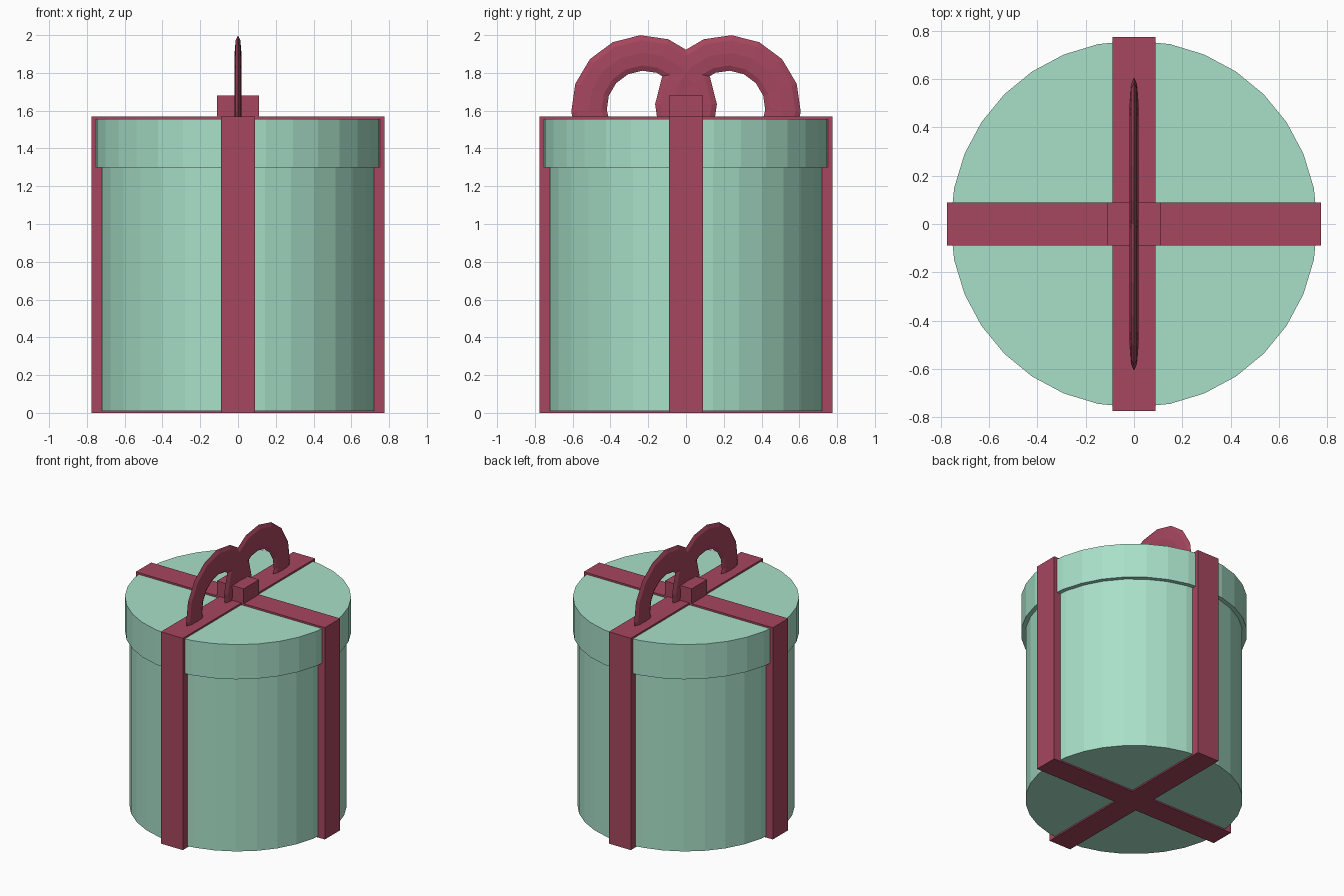
import bpy, bmesh, math
from mathutils import Matrix

if "Cube" in bpy.data.objects:
    bpy.data.objects.remove(bpy.data.objects["Cube"])


def material(name, rgb):
    m = bpy.data.materials.new(name)
    m.diffuse_color = (*rgb, 1)
    m.use_nodes = True
    m.node_tree.nodes["Principled BSDF"].inputs["Base Color"].default_value = m.diffuse_color
    return m


GREEN = material("mint_green", (0.392, 0.745, 0.578))
RED = material("ribbon_red", (0.381, 0.061, 0.112))


def finish(name, bm, mat):
    bmesh.ops.recalc_face_normals(bm, faces=bm.faces)
    mesh = bpy.data.meshes.new(name)
    bm.to_mesh(mesh)
    bm.free()
    mesh.materials.append(mat)
    obj = bpy.data.objects.new(name, mesh)
    bpy.context.collection.objects.link(obj)
    return obj


def cylinder(name, r, z0, z1, mat, sides=32):
    bm = bmesh.new()
    bmesh.ops.create_cone(bm, cap_ends=True, segments=sides, radius1=r, radius2=r, depth=z1 - z0,
                          matrix=Matrix.Translation((0, 0, (z0 + z1) / 2)))
    # put a corner exactly on the x axis
    v = bm.verts[:][0]
    a = math.atan2(v.co.y, v.co.x)
    bmesh.ops.rotate(bm, verts=bm.verts, matrix=Matrix.Rotation(-a, 3, 'Z'))
    return finish(name, bm, mat)


def box(name, hx, hy, z0, z1, mat):
    bm = bmesh.new()
    bmesh.ops.create_cube(bm, size=1, matrix=Matrix.Translation((0, 0, (z0 + z1) / 2))
                          @ Matrix.Diagonal((2 * hx, 2 * hy, z1 - z0, 1)))
    return finish(name, bm, mat)


def bow_loop(name, side, major=0.292, minor=0.094, thick=0.018, seg=16, ring=8):
    # flattened ring standing in the y-z plane
    bm = bmesh.new()
    rows = []
    for i in range(seg):
        a = 2 * math.pi * i / seg + math.radians(3)
        row = []
        for j in range(ring):
            b = 2 * math.pi * j / ring
            r = major + minor * math.cos(b)
            row.append(bm.verts.new((thick * math.sin(b),
                                     side * (0.222 - r * math.cos(a)),
                                     1.614 + r * math.sin(a))))
        rows.append(row)
    for i in range(seg):
        p, q = rows[i], rows[(i + 1) % seg]
        for j in range(ring):
            k = (j + 1) % ring
            bm.faces.new((p[j], q[j], q[k], p[k]))
    return finish(name, bm, RED)


# Gift box
cylinder("box_body", 0.73, 0.01, 1.31, GREEN)
cylinder("box_lid", 0.76, 1.30, 1.557, GREEN)

# Crossed ribbons
box("ribbon_across", 0.775, 0.09, 0, 1.57, RED)
box("ribbon_along", 0.09, 0.775, 0, 1.57, RED)

# Bow: knot and two loops
box("bow_knot", 0.11, 0.09, 1.50, 1.68, RED)
# the ring rotation mirrors with the side, so both loops match
bow_loop("bow_loop_back", 1)
bow_loop("bow_loop_front", -1)
